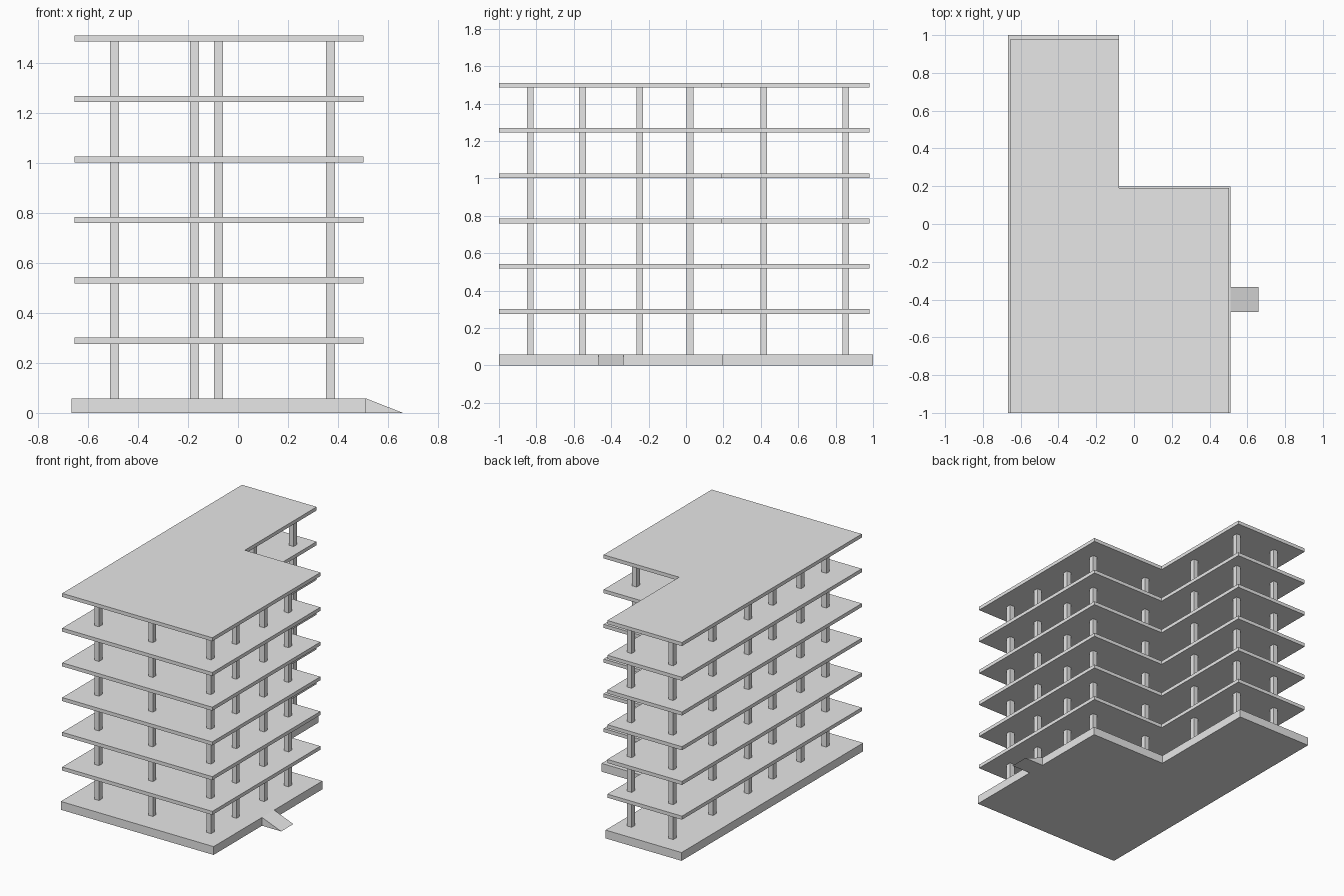
import bpy
import bmesh

cube = bpy.data.objects.get("Cube")
if cube:
    bpy.data.objects.remove(cube, do_unlink=True)

concrete = bpy.data.materials.new("light grey concrete")
concrete.use_nodes = True
grey = (0.8, 0.8, 0.8, 1)
concrete.diffuse_color = grey
concrete.node_tree.nodes["Principled BSDF"].inputs["Base Color"].default_value = grey


def prism(name, outline, offset):
    """Extrude a closed outline of 3D points along an offset."""
    bm = bmesh.new()
    face = bm.faces.new([bm.verts.new(p) for p in outline])
    grown = bmesh.ops.extrude_face_region(bm, geom=[face], use_keep_orig=True)
    moved = [v for v in grown["geom"] if isinstance(v, bmesh.types.BMVert)]
    bmesh.ops.translate(bm, verts=moved, vec=offset)
    bmesh.ops.recalc_face_normals(bm, faces=bm.faces)
    mesh = bpy.data.meshes.new(name)
    bm.to_mesh(mesh)
    bm.free()
    mesh.materials.append(concrete)
    obj = bpy.data.objects.new(name, mesh)
    bpy.context.collection.objects.link(obj)
    return obj


def l_slab(name, left, right, back, step_y, z, thickness):
    """L-shaped floor plate with a narrow rear wing."""
    step_x = -0.08
    outline = [(left, -1, z), (right, -1, z), (right, step_y, z),
               (step_x, step_y, z), (step_x, back, z), (left, back, z)]
    return prism(name, outline, (0, 0, thickness))


BASE_TOP = 0.058
FIRST, STOREY, SLAB, FLOORS = 0.276, 0.242, 0.025, 6

# Ground plinth and entrance ramp
l_slab("base_plinth", -0.666, 0.512, 1.0, 0.198, 0, BASE_TOP)
prism("entrance_ramp",
      [(0.512, -0.467, 0), (0.66, -0.467, 0), (0.512, -0.467, BASE_TOP)],
      (0, 0.134, 0))

# Floor plates and roof
bottoms = [FIRST + STOREY * i for i in range(FLOORS)]
for i, z in enumerate(bottoms):
    name = "roof_slab" if i == FLOORS - 1 else f"floor_slab_{i + 1}"
    l_slab(name, -0.655, 0.502, 0.98, 0.19, z, SLAB)

# Column grid: three across the main block, two across the rear wing
grid = [(x, y) for y in (-0.833, -0.553, -0.247, 0.022)
        for x in (-0.494, -0.078, 0.37)]
grid += [(x, y) for y in (0.415, 0.854) for x in (-0.494, -0.174)]

# Columns on every storey
h = 0.018
start = BASE_TOP
for i, z in enumerate(bottoms):
    for n, (x, y) in enumerate(grid):
        outline = [(x - h, y - h, start), (x + h, y - h, start),
                   (x + h, y + h, start), (x - h, y + h, start)]
        prism(f"column_{i + 1}_{n + 1}", outline, (0, 0, z - start))
    start = z + SLAB
